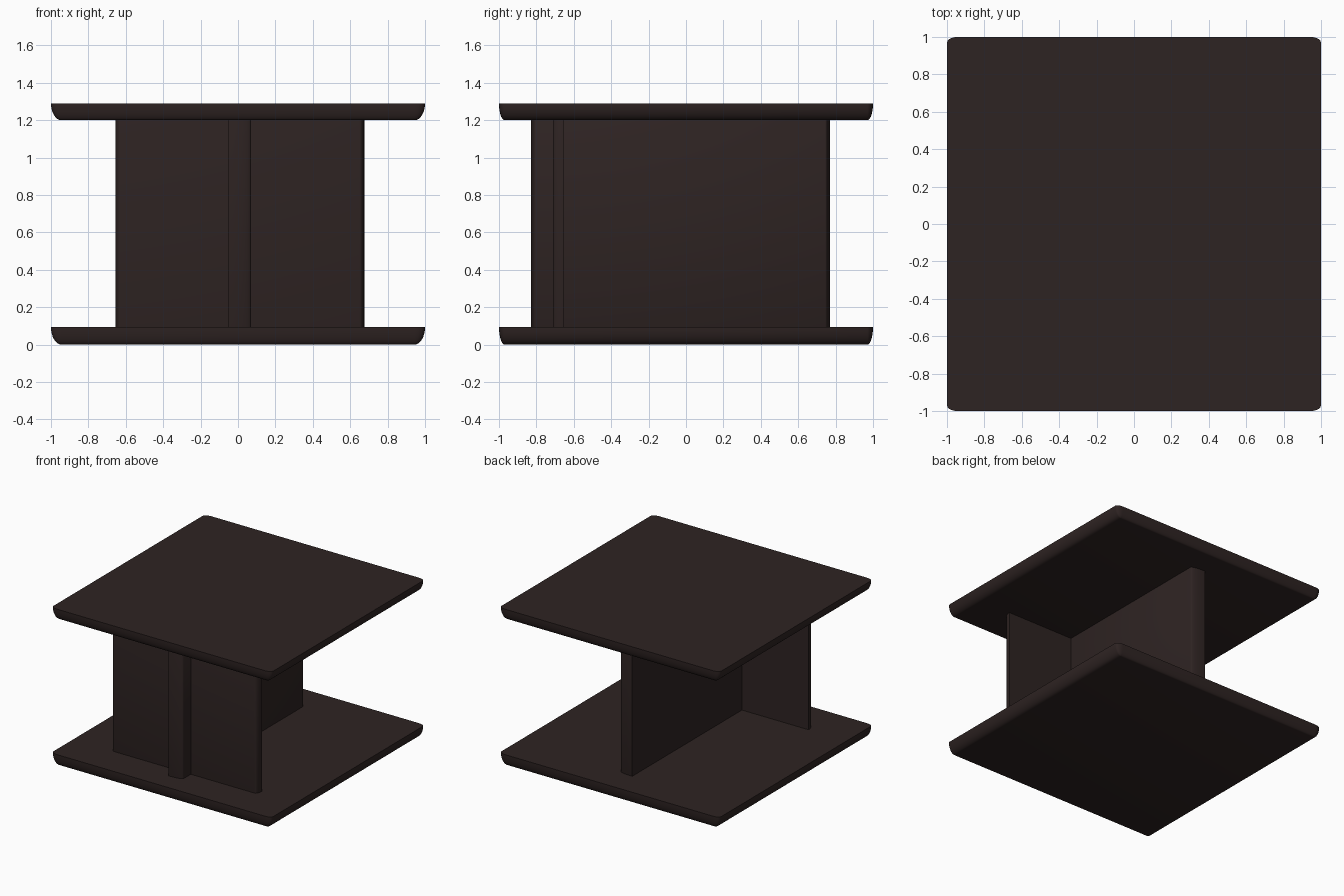
import bpy, bmesh, math
from mathutils import Vector

if "Cube" in bpy.data.objects:
    bpy.data.objects.remove(bpy.data.objects["Cube"])

wood = bpy.data.materials.new("dark brown wood")
wood.diffuse_color = (0.027, 0.0168, 0.0160, 1)
wood.use_nodes = True
wood.node_tree.nodes["Principled BSDF"].inputs["Base Color"].default_value = wood.diffuse_color


def board(name, lo, hi, flat_axis, flat_sign, radii):
    """Board with one flat full-size face; its rim rounds in towards the opposite face."""
    a = flat_axis
    u, v = [i for i in range(3) if i != a]
    c = [(l + h) / 2 for l, h in zip(lo, hi)]
    half = [(h - l) / 2 for l, h in zip(lo, hi)]
    ru, rv = radii
    steps, corner = 8, 4
    thick = hi[a] - lo[a]
    start = hi[a] if flat_sign > 0 else lo[a]
    bm = bmesh.new()
    rings = []
    for k in range(steps + 1):
        t = math.pi / 2 * k / steps
        ring = []
        for q in range(4):
            su = 1 if q in (0, 3) else -1
            sv = 1 if q in (0, 1) else -1
            for j in range(corner + 1):
                ang = math.pi / 2 * (q + j / corner)
                p = Vector((0, 0, 0))
                p[u] = c[u] + su * (half[u] - ru) + ru * math.cos(t) * math.cos(ang)
                p[v] = c[v] + sv * (half[v] - rv) + rv * math.cos(t) * math.sin(ang)
                p[a] = start - flat_sign * thick * math.sin(t)
                ring.append(bm.verts.new(p))
        rings.append(ring)
    n = len(rings[0])
    for r0, r1 in zip(rings, rings[1:]):
        for i in range(n):
            bm.faces.new((r0[i], r0[(i + 1) % n], r1[(i + 1) % n], r1[i]))
    bm.faces.new(rings[0])
    bm.faces.new(rings[-1])
    bmesh.ops.remove_doubles(bm, verts=bm.verts[:], dist=1e-5)
    bmesh.ops.recalc_face_normals(bm, faces=bm.faces[:])
    me = bpy.data.meshes.new(name)
    bm.to_mesh(me)
    bm.free()
    me.materials.append(wood)
    ob = bpy.data.objects.new(name, me)
    bpy.context.collection.objects.link(ob)
    bpy.ops.object.select_all(action='DESELECT')
    bpy.context.view_layer.objects.active = ob
    ob.select_set(True)
    bpy.ops.object.shade_smooth_by_angle(angle=math.radians(35))
    return ob


# top and bottom slabs, flat above and rounded below
board("bottom_slab", (-1, -1, 0), (1, 1, 0.095), 2, 1, (0.055, 0.03))
board("table_top", (-1, -1, 1.2), (1, 1, 1.29), 2, 1, (0.055, 0.03))

# crossed upright panels, let slightly into the slabs
board("long_panel", (-0.05, -0.83, 0.06), (0.07, 0.77, 1.24), 0, -1, (0.025, 0.02))
board("cross_panel", (-0.655, -0.712, 0.06), (0.675, -0.655, 1.24), 1, 1, (0.025, 0.02))
